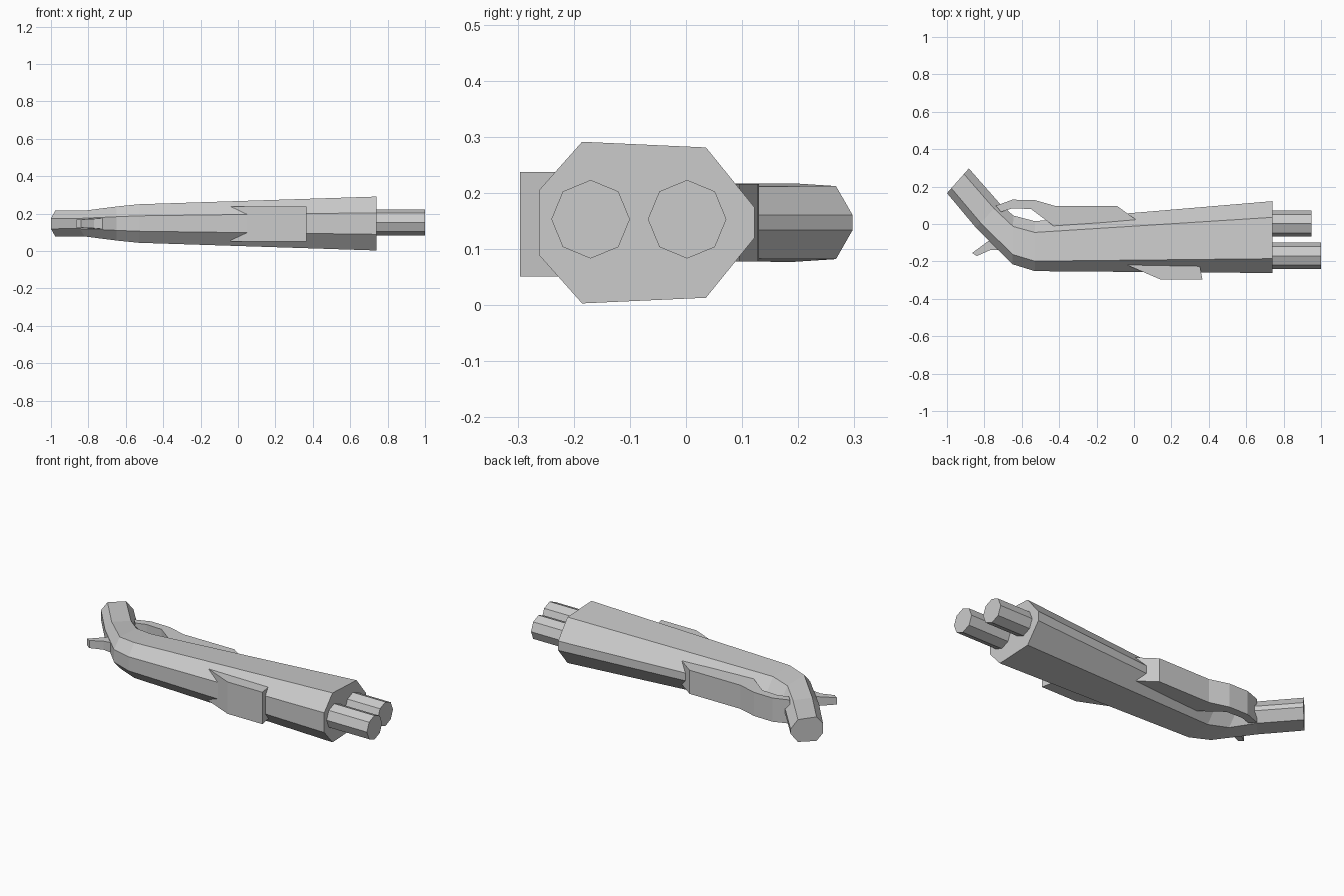
import bpy, bmesh, math
from mathutils import Vector

if "Cube" in bpy.data.objects:
    bpy.data.objects.remove(bpy.data.objects["Cube"])

MID = 0.147  # height of the centre plane


def finish(name, bm):
    bmesh.ops.recalc_face_normals(bm, faces=bm.faces[:])
    me = bpy.data.meshes.new(name)
    bm.to_mesh(me)
    bm.free()
    ob = bpy.data.objects.new(name, me)
    bpy.context.collection.objects.link(ob)
    return ob


def loft(name, rings):
    bm = bmesh.new()
    vs = [[bm.verts.new(p) for p in ring] for ring in rings]
    for a, b in zip(vs, vs[1:]):
        n = len(a)
        for i in range(n):
            j = (i + 1) % n
            bm.faces.new((a[i], a[j], b[j], b[i]))
    bm.faces.new(vs[0])
    bm.faces.new(vs[-1])
    return finish(name, bm)


def slab(name, outline, z0, z1):
    return loft(name, [[(x, y, z) for x, y in outline] for z in (z0, z1)])


def body_ring(outer, inner, half):
    # eight-sided section, slightly narrower on the inner side
    half_profile = [(0, 0.4), (0.2, 1), (0.775, 0.93), (1, 0.19)]
    profile = half_profile + [(t, -h) for t, h in reversed(half_profile)]
    o, i = Vector(outer), Vector(inner)
    return [(*o.lerp(i, t), MID + h * half) for t, h in profile]


# Body with curved grip
sections = [
    ((0.74, -0.262), (0.74, 0.122), 0.144),
    ((-0.53, -0.252), (-0.53, 0.015), 0.103),
    ((-0.65, -0.215), (-0.645, 0.045), 0.091),
    ((-0.845, -0.02), (-0.72, 0.112), 0.069),
    ((-1.0, 0.165), (-0.883, 0.297), 0.070),
]
loft("body_and_grip", [body_ring(*s) for s in sections])

# Two octagonal barrels
for name, y, x_end in (("long_barrel", -0.17, 1.0), ("short_barrel", 0.002, 0.95)):
    loft(name, [[(x, y + 0.07 * math.cos(k * math.pi / 4),
                  0.153 + 0.07 * math.sin(k * math.pi / 4)) for k in range(8)]
                for x in (0.70, x_end)])

# Raised block on the outer side
slab("side_block", [(-0.04, -0.218), (0.14, -0.296), (0.366, -0.296), (0.35, -0.215)],
     0.051, 0.237)

# Trigger guard and rail on the inner side
slab("trigger_guard", [(-0.74, 0.097), (-0.65, 0.13), (-0.53, 0.128), (-0.42, 0.096),
                       (-0.09, 0.096), (0.015, 0.02), (-0.43, -0.01), (-0.55, 0.08),
                       (-0.65, 0.084), (-0.71, 0.065)], 0.078, 0.216)

# Small hammer spur behind the body
spur = [(-0.865, -0.155), (-0.84, -0.171), (-0.77, -0.14), (-0.69, -0.14), (-0.75, -0.07)]
spur_half = [0.02, 0.022, 0.025, 0.032, 0.03]
loft("hammer_spur", [[(x, y, MID + s * h) for (x, y), h in zip(spur, spur_half)]
                     for s in (-1, 1)])
